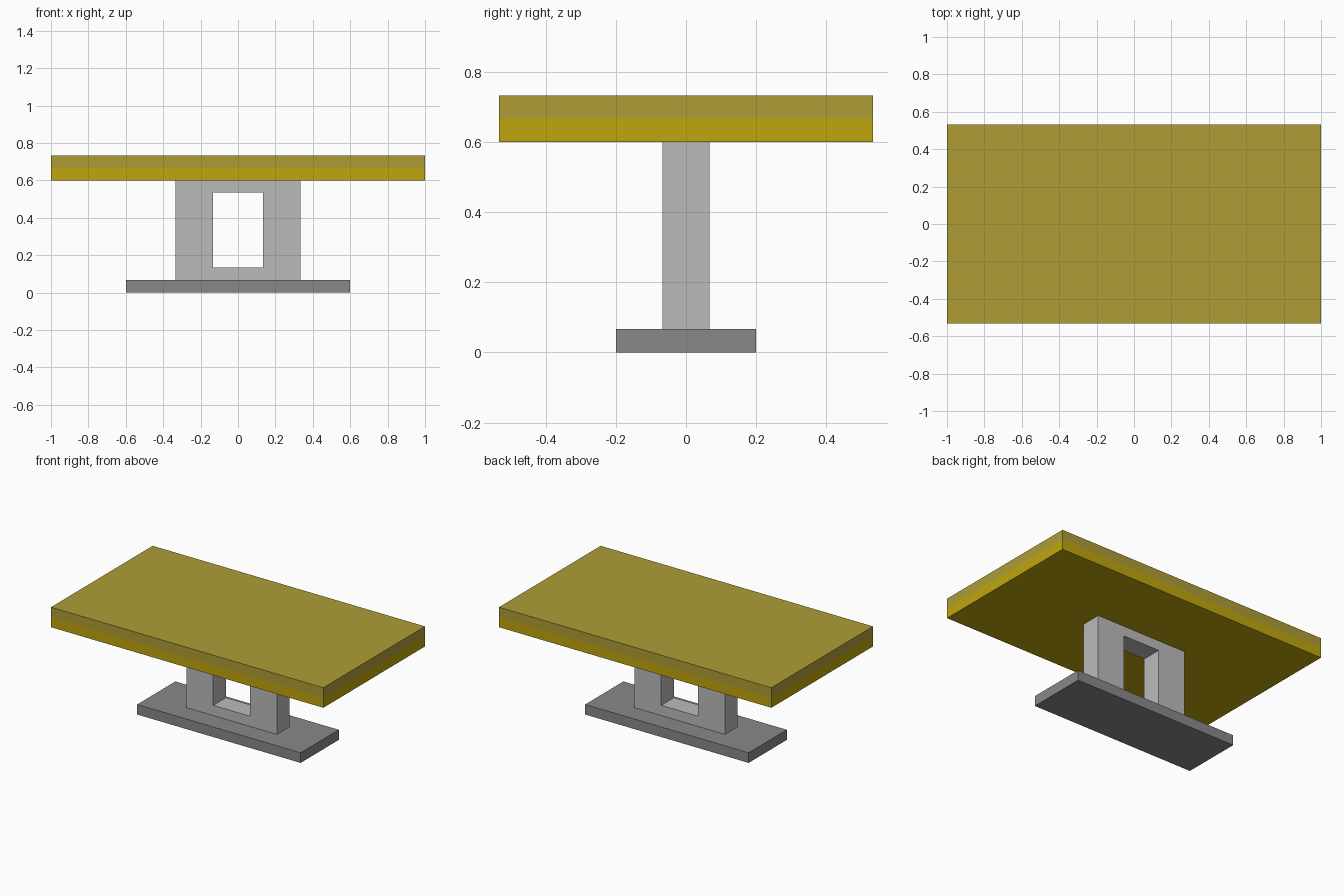
import bpy, bmesh
from mathutils import Matrix

old = bpy.data.objects.get("Cube")
if old:
    bpy.data.objects.remove(old, do_unlink=True)


def material(name, rgb):
    m = bpy.data.materials.new(name)
    m.use_nodes = True
    m.diffuse_color = (*rgb, 1)
    bsdf = m.node_tree.nodes["Principled BSDF"]
    bsdf.inputs["Base Color"].default_value = (*rgb, 1)
    bsdf.inputs["Roughness"].default_value = 0.8
    return m


olive = material("olive yellow", (0.42, 0.335, 0.036))
gold = material("deep gold", (0.52, 0.38, 0.004))
light_grey = material("light grey", (0.50, 0.50, 0.50))
mid_grey = material("mid grey", (0.25, 0.25, 0.25))


def finish(name, bm, mats):
    bmesh.ops.recalc_face_normals(bm, faces=bm.faces)
    me = bpy.data.meshes.new(name)
    bm.to_mesh(me)
    bm.free()
    for m in mats:
        me.materials.append(m)
    ob = bpy.data.objects.new(name, me)
    bpy.context.collection.objects.link(ob)
    return ob


def box(hx, hy, z0, z1):
    bm = bmesh.new()
    mat = Matrix.Translation((0, 0, (z0 + z1) / 2)) @ Matrix.Diagonal((2 * hx, 2 * hy, z1 - z0, 1))
    bmesh.ops.create_cube(bm, size=1, matrix=mat)
    return bm


# Foot plate
finish("foot_plate", box(0.6, 0.2, 0, 0.067), [mid_grey])

# Pedestal: rectangular frame with a window, extruded front to back
bm = bmesh.new()


def loop(hx, z0, z1, y):
    return [bm.verts.new((x, y, z)) for x, z in ((-hx, z0), (hx, z0), (hx, z1), (-hx, z1))]


rings = [loop(0.333, 0.067, 0.6, -0.067), loop(0.135, 0.135, 0.535, -0.067),
         loop(0.135, 0.135, 0.535, 0.067), loop(0.333, 0.067, 0.6, 0.067)]
for r in range(4):
    a, b = rings[r], rings[(r + 1) % 4]
    for i in range(4):
        j = (i + 1) % 4
        bm.faces.new((a[i], a[j], b[j], b[i]))
finish("pedestal_frame", bm, [light_grey])

# Table top: one slab cut at mid height, lower half in gold
bm = box(1.0, 0.533, 0.6, 0.733)
bmesh.ops.bisect_plane(bm, geom=bm.verts[:] + bm.edges[:] + bm.faces[:],
                       plane_co=(0, 0, 0.667), plane_no=(0, 0, 1))
for f in bm.faces:
    f.material_index = 1 if f.calc_center_median().z < 0.667 else 0
finish("table_top", bm, [olive, gold])
